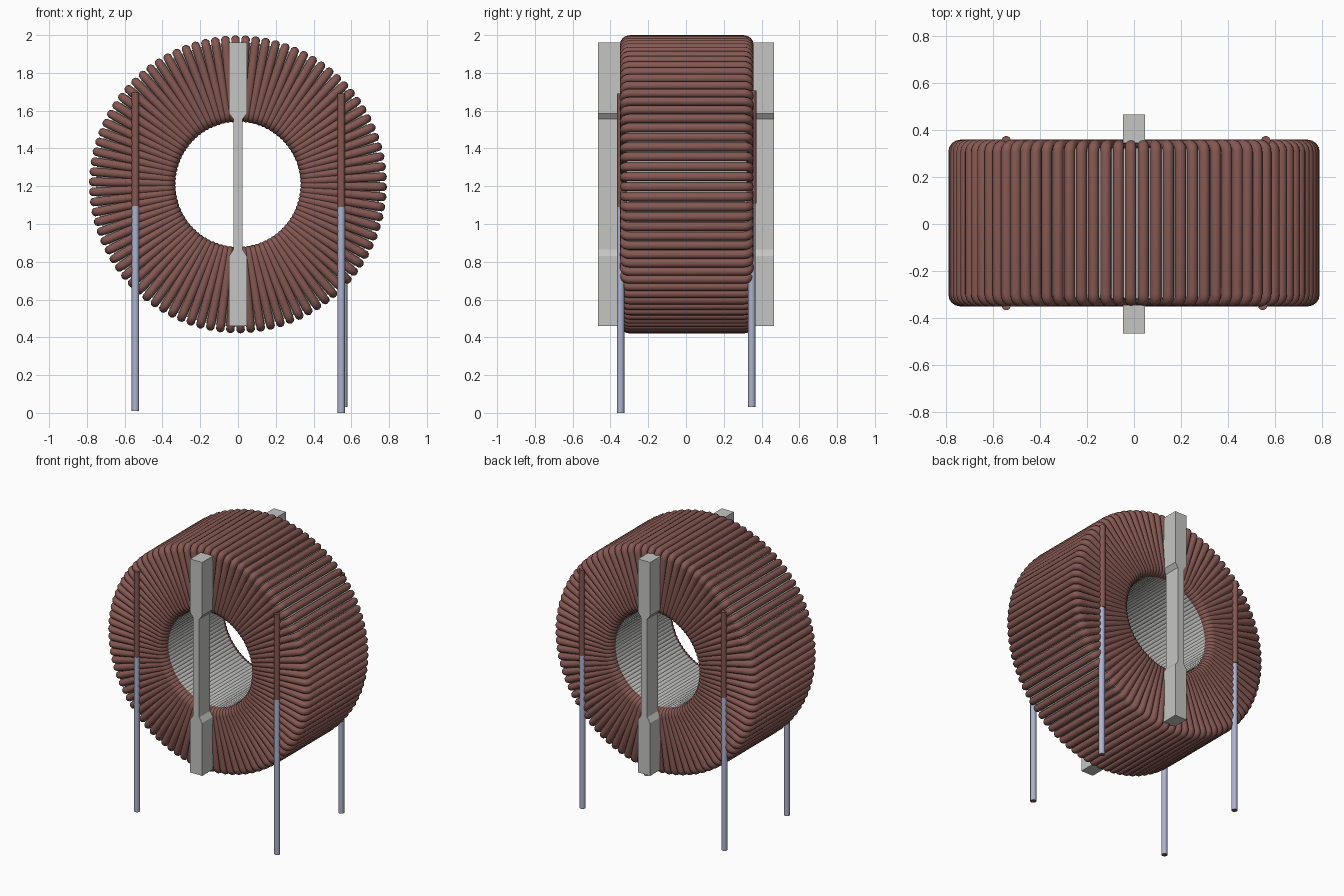
import bpy, bmesh, math
from mathutils import Vector

cube = bpy.data.objects.get("Cube")
if cube:
    bpy.data.objects.remove(cube, do_unlink=True)

CZ, CY = 1.21, 0.004          # centre of the ring
TURNS, WIRE = 90, 0.0235      # winding count and wire radius


def material(name, rgb):
    m = bpy.data.materials.new(name)
    m.use_nodes = True
    m.diffuse_color = (*rgb, 1)
    m.node_tree.nodes["Principled BSDF"].inputs["Base Color"].default_value = (*rgb, 1)
    return m


copper = material("brown enamel", (0.235, 0.098, 0.085))
tin = material("tinned metal", (0.42, 0.45, 0.62))
grey = material("grey plastic", (0.56, 0.56, 0.55))


def finish(name, bm, mats, smooth=True):
    bmesh.ops.recalc_face_normals(bm, faces=bm.faces)
    me = bpy.data.meshes.new(name)
    bm.to_mesh(me)
    bm.free()
    for m in mats:
        me.materials.append(m)
    ob = bpy.data.objects.new(name, me)
    bpy.context.collection.objects.link(ob)
    if smooth:
        bpy.ops.object.select_all(action='DESELECT')
        ob.select_set(True)
        bpy.context.view_layer.objects.active = ob
        bpy.ops.object.shade_smooth_by_angle(angle=math.radians(40))
    return ob


# Rounded rectangle followed by every turn: (radius, depth, normal angle)
def turn_path(r0=0.353, r1=0.766, half=0.331, corner=0.028, steps=4):
    corners = [(r1 - corner, half - corner, 0), (r0 + corner, half - corner, 90),
               (r0 + corner, corner - half, 180), (r1 - corner, corner - half, 270)]
    pts = []
    for r, y, start in corners:
        for i in range(steps + 1):
            a = math.radians(start + 90 * i / steps)
            pts.append((r + corner * math.cos(a), y + corner * math.sin(a), a))
    return pts


# Winding: one closed tube per turn, the bore run is grey
def winding(sides=10):
    bm = bmesh.new()
    path = turn_path()
    n = len(path)
    bore = 2 * (n // 4) - 1
    for t in range(TURNS):
        th = math.pi / 2 + math.radians(1) + math.tau * t / TURNS
        radial = Vector((math.cos(th), 0, math.sin(th)))
        side = Vector((-math.sin(th), 0, math.cos(th)))
        rings = []
        for r, y, a in path:
            centre = Vector((0, CY, CZ)) + radial * r + Vector((0, y, 0))
            out = radial * math.cos(a) + Vector((0, math.sin(a), 0))
            rings.append([bm.verts.new(centre + WIRE * (out * math.cos(b) + side * math.sin(b)))
                          for b in (math.tau * k / sides for k in range(sides))])
        for i in range(n):
            p, q = rings[i], rings[(i + 1) % n]
            for k in range(sides):
                j = (k + 1) % sides
                f = bm.faces.new((p[k], p[j], q[j], q[k]))
                f.material_index = 1 if i == bore else 0
    return finish("winding", bm, [copper, grey])


# Ring core hidden under the turns
def core(r0=0.36, r1=0.752, half=0.32, segs=90):
    bm = bmesh.new()
    rings = []
    for s in range(segs):
        a = math.tau * s / segs
        rings.append([bm.verts.new((r * math.cos(a), CY + y, CZ + r * math.sin(a)))
                      for r, y in ((r0, -half), (r1, -half), (r1, half), (r0, half))])
    for s in range(segs):
        p, q = rings[s], rings[(s + 1) % segs]
        for k in range(4):
            j = (k + 1) % 4
            bm.faces.new((p[k], p[j], q[j], q[k]))
    return finish("ring_core", bm, [grey])


# Separator bar: wide at both ends, chamfered down to a narrow middle
def separator(name, y0, y1):
    half = [(0.047, 0.46), (0.047, 0.83), (0.024, 0.865),
            (0.024, 1.555), (0.047, 1.585), (0.047, 1.96)]
    outline = half + [(-x, z) for x, z in reversed(half)]
    bm = bmesh.new()
    face = bm.faces.new([bm.verts.new((x, y0, z)) for x, z in outline])
    ext = bmesh.ops.extrude_face_region(bm, geom=[face])
    bmesh.ops.translate(bm, vec=(0, y1 - y0, 0),
                        verts=[v for v in ext["geom"] if isinstance(v, bmesh.types.BMVert)])
    return finish(name, bm, [grey], smooth=False)


# Straight piece of lead wire; the bottom cap takes the last material
def lead(name, x, y, z0, z1, radius, mats):
    bm = bmesh.new()
    bmesh.ops.create_cone(bm, cap_ends=True, segments=16, radius1=radius,
                          radius2=radius, depth=z1 - z0)
    bmesh.ops.translate(bm, vec=(x, y, (z0 + z1) / 2), verts=bm.verts)
    bm.normal_update()
    for f in bm.faces:
        if f.normal.z < -0.5:
            f.material_index = len(mats) - 1
    return finish(name, bm, mats)


winding()
core()
separator("front_separator", -0.465, -0.345)
separator("back_separator", 0.345, 0.465)

# Four leads: enamelled top and tinned pin
for name, x, y, y_top, low in (("front_left", 0.547, -0.346, -0.346, 0.0),
                               ("front_right", -0.543, -0.346, -0.346, 0.01),
                               ("back_left", 0.56, 0.348, 0.354, 0.03),
                               ("back_right", -0.543, 0.348, 0.354, 0.03)):
    split = 1.09 + low * 0.6
    lead(name + "_lead", x, y_top, split, split + 0.6, 0.02, [copper])
    lead(name + "_pin", x, y, low, split, 0.0195, [tin, copper])
